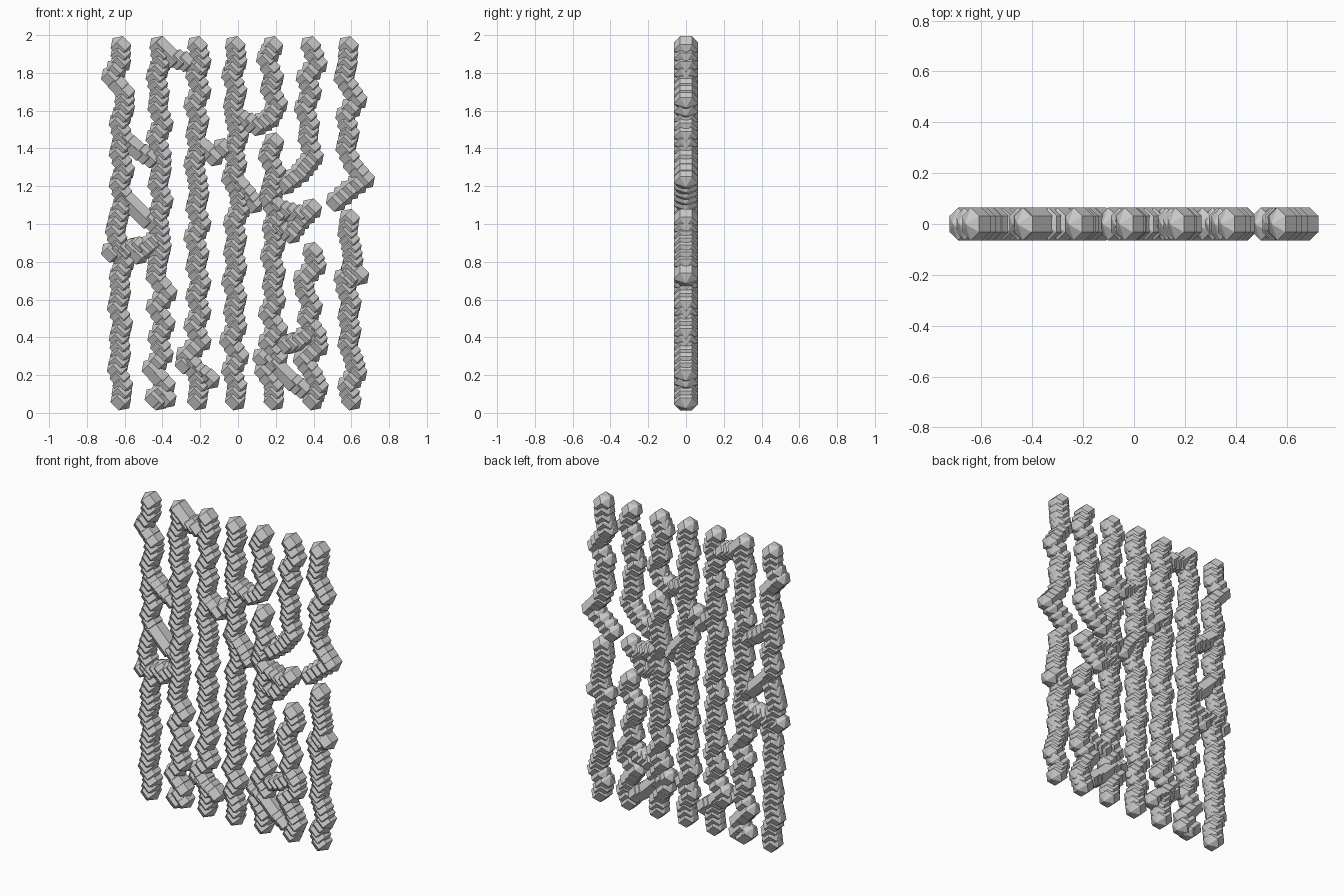
import bpy, bmesh
from math import radians
from mathutils import Matrix, Vector

if "Cube" in bpy.data.objects:
    bpy.data.objects.remove(bpy.data.objects["Cube"])

R = 0.062        # bead radius
STEP = 0.045     # bead spacing along a strand
TOP, BOTTOM = 1.94, 0.068

# Low-poly bead: 6 sides, 3 rings, its axis tilted diagonally in the panel plane
TILT = Matrix.Scale(1.2, 4, Vector((0, 1, 0))) @ Matrix.Rotation(radians(-45), 4, 'Y')


def add_bead(bm, x, z):
    bmesh.ops.create_uvsphere(bm, u_segments=6, v_segments=3, radius=R,
                              matrix=Matrix.Translation((x, 0, z)) @ TILT)


def strand(name, paths):
    """Place evenly spaced beads along each path of (x, z) points."""
    bm = bmesh.new()
    for path in paths:
        pts = [Vector(p) for p in path]
        add_bead(bm, *pts[0])
        for a, b in zip(pts, pts[1:]):
            n = max(1, round((b - a).length / STEP))
            for i in range(1, n + 1):
                add_bead(bm, *a.lerp(b, i / n))
    mesh = bpy.data.meshes.new(name)
    bm.to_mesh(mesh)
    bm.free()
    bpy.context.collection.objects.link(bpy.data.objects.new(name, mesh))


def wave(x, z0, z1, offsets):
    """Sideways offsets in hundredths, spread evenly from z0 down to z1."""
    n = len(offsets) - 1
    return [(x + o / 100, z0 + (z1 - z0) * i / n) for i, o in enumerate(offsets)]


# Strands from left to right, each with its side links
strand("strand_1", [
    wave(-.62, TOP, BOTTOM, [0, 0, -5, 2, 2, -1, 1, -1, 2, -1, 2, -1, -3, -1,
                            2, -1, 0, -2, 1, -1, 0, -2, 1, 0]),
    [(-.59, 1.44), (-.53, 1.39), (-.46, 1.35)],
    [(-.60, 1.14), (-.53, 1.07), (-.49, 1.03)],
    [(-.67, .85), (-.60, .86), (-.53, .88)]])
strand("strand_2", [
    wave(-.415, TOP, BOTTOM, [0, 1, -2, 0, -1, 2, -2, 1, 1, -1, 2, -1, 0, 1,
                             -1, -2, 4, -2, 3, -1, 2, -4, 3, -1]),
    [(-.41, 1.94), (-.35, 1.88), (-.28, 1.86), (-.22, 1.83)],
    [(-.42, 1.0), (-.49, 1.03)], [(-.53, .84), (-.44, .91)],
    [(-.38, .08), (-.44, .08)]])
strand("strand_3", [
    wave(-.215, TOP, BOTTOM, [0, 2, -1, 2, -2, 1, -1, 1, -2, 0, 1, -1, 2, -2,
                             1, -1, 2, -1, 2, -2, 2, -6, 0, 1, 0]),
    [(-.2, 1.42), (-.13, 1.36), (-.08, 1.40)],
    [(-.28, .26), (-.21, .22), (-.15, .18)]])
strand("strand_4", [
    wave(-.015, TOP, BOTTOM, [0, 1, -2, 1, -1, 0, 2, -1, 1, -2, 2, 3, -1, 1,
                             -1, 1, -2, 1, -1, 1, -3, 2, -2, 1, 0]),
    [(-.02, 1.24), (.04, 1.17), (.08, 1.11)]])
strand("strand_5_upper", [
    [(.185, 1.94), (.15, 1.87), (.19, 1.78), (.17, 1.71), (.21, 1.64),
     (.17, 1.56), (.10, 1.52), (.03, 1.55)]])
strand("strand_5_lower", [
    wave(.19, 1.43, BOTTOM, [0, -3, 1, -1, -3, 2, -1, 1, -2, 1, -1, 1, -3,
                             2, -3, 2, -5, 0, 0]),
    [(.13, .29), (.20, .25), (.28, .17), (.34, .13)]])
strand("strand_6_upper", [
    [(.385, 1.94), (.42, 1.85), (.36, 1.77), (.39, 1.70), (.35, 1.61),
     (.38, 1.53), (.37, 1.45), (.40, 1.36), (.33, 1.27), (.25, 1.21),
     (.19, 1.18)]])
strand("strand_6_middle", [
    [(.39, 1.08), (.33, 1.02), (.28, .95), (.21, .97)],
    [(.32, 1.05), (.25, 1.07), (.20, 1.10)]])
strand("strand_6_lower", [
    wave(.395, .85, BOTTOM, [0, 2, -5, -4, 0, -3, 2, 3, -5, 0, 3, 0]),
    [(.39, .43), (.32, .38), (.25, .36)]])
strand("strand_7_upper", [
    [(.585, 1.94), (.58, 1.85), (.56, 1.77), (.63, 1.66), (.57, 1.57),
     (.59, 1.48), (.57, 1.40), (.61, 1.31), (.67, 1.24), (.59, 1.18),
     (.52, 1.12)]])
strand("strand_7_lower", [
    wave(.59, 1.025, BOTTOM, [0, -1, 1, 2, 0, -2, 1, -1, 1, -1, 2, 4, -1, 1]),
    [(.56, .71), (.64, .73)]])
